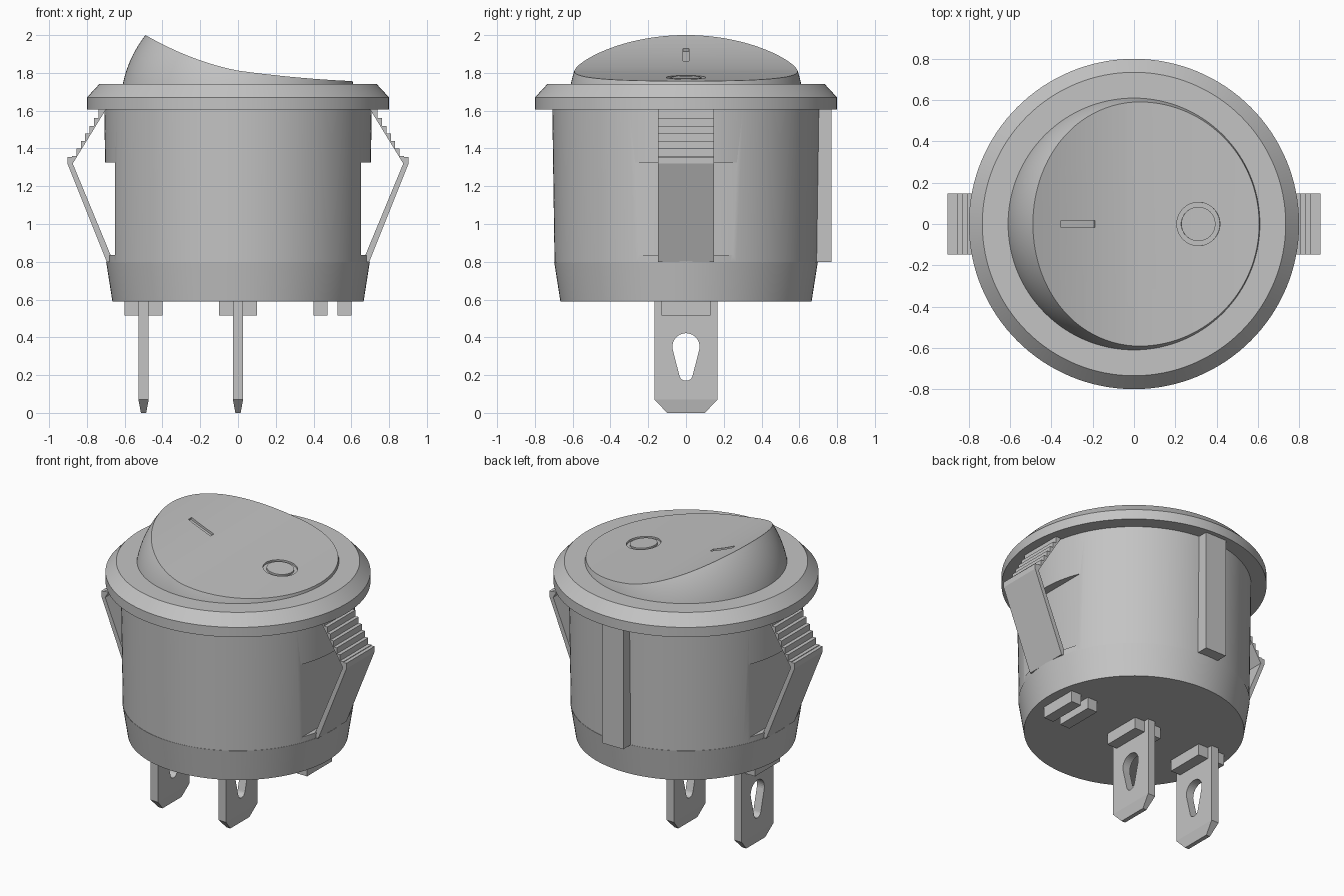
import bpy, bmesh
from math import sin, cos, pi, sqrt, atan
from mathutils import Matrix, Vector

cube = bpy.data.objects.get("Cube")
if cube:
    bpy.data.objects.remove(cube, do_unlink=True)

grey = bpy.data.materials.new("plain grey")
grey.use_nodes = True
colour = (0.55, 0.55, 0.55, 1)
grey.diffuse_color = colour
grey.node_tree.nodes["Principled BSDF"].inputs["Base Color"].default_value = colour


def loft(name, rings, closed=False):
    """Skin equal-length rings of points; cap the ends or close the loop."""
    bm = bmesh.new()
    loops = [[bm.verts.new(p) for p in ring] for ring in rings]
    pairs = list(zip(loops, loops[1:]))
    if closed:
        pairs.append((loops[-1], loops[0]))
    else:
        bm.faces.new(loops[0])
        bm.faces.new(loops[-1])
    for a, b in pairs:
        for i in range(len(a)):
            j = (i + 1) % len(a)
            bm.faces.new((a[i], a[j], b[j], b[i]))
    bmesh.ops.recalc_face_normals(bm, faces=bm.faces)
    mesh = bpy.data.meshes.new(name)
    bm.to_mesh(mesh)
    bm.free()
    mesh.materials.append(grey)
    obj = bpy.data.objects.new(name, mesh)
    bpy.context.collection.objects.link(obj)
    return obj


def lathe(name, profile, steps=128, closed=False):
    turn = [2 * pi * i / steps for i in range(steps)]
    return loft(name, [[(r * cos(t), r * sin(t), z) for t in turn] for r, z in profile], closed)


def prism_y(name, outline, half):
    return loft(name, [[(x, y, z) for x, z in outline] for y in (-half, half)])


def prism_x(name, outline, x0, x1):
    return loft(name, [[(x, y, z) for y, z in outline] for x in (x0, x1)])


def box(name, x0, x1, y0, y1, z0, z1):
    return prism_x(name, [(y0, z0), (y1, z0), (y1, z1), (y0, z1)], x0, x1)


def activate(obj):
    bpy.ops.object.select_all(action='DESELECT')
    obj.select_set(True)
    bpy.context.view_layer.objects.active = obj


def cut(obj, cutter):
    cutter.hide_render = True
    mod = obj.modifiers.new("cut", 'BOOLEAN')
    mod.operation = 'DIFFERENCE'
    mod.solver = 'EXACT'
    mod.object = cutter
    activate(obj)
    bpy.ops.object.modifier_apply(modifier=mod.name)
    bpy.data.objects.remove(cutter, do_unlink=True)


def smooth(obj):
    activate(obj)
    bpy.ops.object.shade_smooth_by_angle(angle=pi / 6)


# Housing: tapered base, barrel with two flat side pockets, chamfered flange
base = lathe("housing_base", [(0.665, 0.59), (0.698, 0.8)])
barrel = lathe("housing_barrel", [(0.696, 0.8), (0.708, 1.62)])
for s in (-1, 1):
    x0, x1 = sorted((s * 0.65, s * 0.9))
    cut(barrel, box("pocket_cutter", x0, x1, -0.5, 0.5, 0.837, 1.325))
flange = lathe("flange", [(0.8, 1.605), (0.8, 1.67), (0.735, 1.74)])
box("back_key", -0.077, 0.077, 0.6, 0.77, 0.8, 1.61)


# Rocker: spherical button sliced by a curved top
def rocker_top(x):
    return 1.812 - 0.194 * x + 0.388 * x * x if x < 0 else 1.812 - 0.14 * x + 0.08 * x * x


centre_z, radius = 1.616, 0.6225
levels = [1.72 + 0.02 * i for i in range(25)]
rocker = lathe("rocker", [(sqrt(radius ** 2 - (z - centre_z) ** 2), z) for z in levels])
xs = [-0.8 + 0.04 * i for i in range(41)]
cut(rocker, prism_y("top_cutter", [(x, rocker_top(x)) for x in xs] + [(0.8, 2.5), (-0.8, 2.5)], 0.9))

# Engraved ring and bar marks, tilted to follow the surface
ring = lathe("ring_cutter", [(0.083, -0.012), (0.105, -0.012), (0.105, 0.05), (0.083, 0.05)], 48, True)
bar = box("bar_cutter", -0.089, 0.089, -0.017, 0.017, -0.014, 0.05)
for mark, x in ((ring, 0.312), (bar, -0.272)):
    slope = (rocker_top(x + 0.01) - rocker_top(x - 0.01)) / 0.02
    place = Matrix.Translation(Vector((x, 0, rocker_top(x))))
    mark.data.transform(place @ Matrix.Rotation(-atan(slope), 4, 'Y'))
    cut(rocker, mark)

for part in (base, barrel, flange, rocker):
    smooth(part)

# Spring clips with a stepped upper arm
steps = 7
dx, dz = 0.165 / steps, 0.28 / steps
outer = [(0.738, 1.605)]
for i in range(steps):
    x, z = 0.738 + i * dx, 1.6 - (i + 1) * dz
    outer += [(x, z), (x + dx, z)]
outer[-1] = (0.903, 1.32 + dz * 0.9)
outer[-2] = (outer[-3][0], 1.32 + dz * 0.9)
clip = outer + [(0.903, 1.32), (0.695, 0.8), (0.65, 0.8), (0.65, 0.837), (0.675, 0.837),
                (0.875, 1.32), (0.70, 1.605)]
# drop the doubled corner left by the last step
clip = [p for i, p in enumerate(clip) if p != clip[i - 1]]
for side, s in (("left", 1), ("right", -1)):
    prism_y(side + "_clip", [(s * x, z) for x, z in clip], 0.148)


# Terminals: thin blades with tapered tips and a teardrop hole
def rect(hx, hy, z, x):
    return [(x - hx, -hy, z), (x + hx, -hy, z), (x + hx, hy, z), (x - hx, hy, z)]


wide = [(0.072 * cos(t), 0.35 + 0.072 * sin(t)) for t in [pi * (-0.06 + 1.12 * i / 20) for i in range(21)]]
narrow = [(0.036 * cos(t), 0.206 + 0.036 * sin(t)) for t in [pi * (1.06 + 0.88 * i / 12) for i in range(13)]]
for label, x in (("outer", -0.5), ("centre", 0.0)):
    blade = loft(label + "_terminal", [rect(0.014, 0.1, 0, x), rect(0.027, 0.166, 0.07, x),
                                       rect(0.027, 0.166, 0.6, x)])
    cut(blade, prism_x("hole_cutter", wide + narrow, x - 0.1, x + 0.1))

# Paired guide blocks under the base, one pair per terminal slot
for label, x in (("outer", -0.5), ("centre", 0.0), ("spare", 0.5)):
    for side, s in (("left", 1), ("right", -1)):
        x0, x1 = sorted((x + s * 0.027, x + s * 0.1))
        box(f"{label}_guide_{side}", x0, x1, -0.13, 0.13, 0.515, 0.6)
